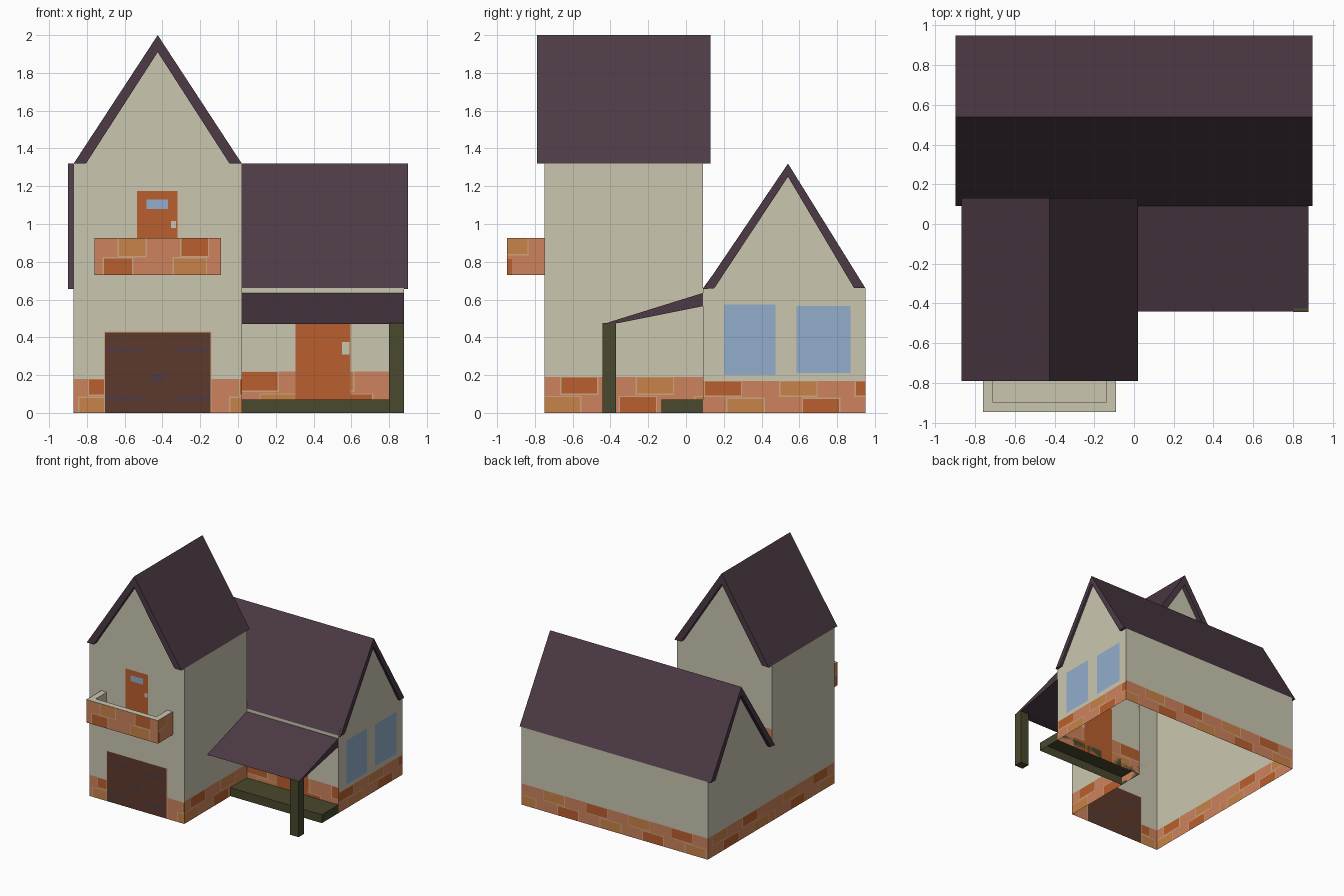
import bpy, bmesh

if "Cube" in bpy.data.objects:
    bpy.data.objects.remove(bpy.data.objects["Cube"])

# ---------- colours (sRGB 0-255 -> linear) ----------
def lin(c):
    c /= 255
    return c / 12.92 if c <= 0.04045 else ((c + 0.055) / 1.055) ** 2.4

COLOURS = {
    "cream": (202, 198, 176), "roof_purple": (76, 58, 69), "brick": (205, 130, 93),
    "brick_orange": (186, 95, 45), "brick_tan": (200, 130, 72), "mortar": (207, 166, 126),
    "door_brown": (92, 58, 44), "window_blue": (146, 173, 203), "dark_olive": (74, 72, 45),
}
NAMES = list(COLOURS)
MATS = {}
for n, rgb in COLOURS.items():
    MATS[n] = bpy.data.materials.new(n)
    MATS[n].diffuse_color = (*[lin(c) for c in rgb], 1)

def finish(name, bm, mats, recalc=True):
    if recalc:
        bmesh.ops.recalc_face_normals(bm, faces=bm.faces)
    me = bpy.data.meshes.new(name)
    bm.to_mesh(me)
    bm.free()
    for m in mats:
        me.materials.append(MATS[m])
    ob = bpy.data.objects.new(name, me)
    bpy.context.collection.objects.link(ob)
    return ob

# Solid made by sweeping a profile (a, z) along the x or y axis
def prism(name, profile, axis, lo, hi, mat, open_bottom=False):
    bm = bmesh.new()
    ends = []
    for t in (lo, hi):
        ends.append([bm.verts.new((t, a, z) if axis == "x" else (a, t, z)) for a, z in profile])
    bm.faces.new(ends[0])
    bm.faces.new(ends[1])
    n = len(profile)
    for i in range(n):
        j = (i + 1) % n
        bm.faces.new((ends[0][i], ends[0][j], ends[1][j], ends[1][i]))
    bmesh.ops.recalc_face_normals(bm, faces=bm.faces)
    if open_bottom:
        low = [f for f in bm.faces if f.normal.z < -0.9]
        bmesh.ops.delete(bm, geom=low, context="FACES")
    return finish(name, bm, [mat], recalc=False)

def box(name, x, y, z, mat, open_bottom=False):
    prof = [(y[0], z[0]), (y[1], z[0]), (y[1], z[1]), (y[0], z[1])]
    return prism(name, prof, "x", x[0], x[1], mat, open_bottom)

# Flat wall sheet cut into coloured cells; rects are (u0, u1, z0, z1, colour), later ones win
def wall(name, side, fixed, u0, u1, z0, z1, rects, apex=None, base="cream"):
    clip = []
    for a, b, c, d, m in rects:
        a, b, c, d = max(a, u0), min(b, u1), max(c, z0), min(d, z1)
        if b - a > 1e-4 and d - c > 1e-4:
            clip.append((a, b, c, d, m))
    us = sorted({round(v, 4) for r in clip for v in r[:2]} | {u0, u1})
    zs = sorted({round(v, 4) for r in clip for v in r[2:4]} | {z0, z1})
    bm = bmesh.new()
    point = lambda u, z: (u, fixed, z) if side in ("front", "back") else (fixed, u, z)
    grid = {(u, z): bm.verts.new(point(u, z)) for u in us for z in zs}

    def face(vs, m):
        f = bm.faces.new(vs if side in ("front", "right") else vs[::-1])
        f.material_index = NAMES.index(m)

    for ua, ub in zip(us, us[1:]):
        for za, zb in zip(zs, zs[1:]):
            cu, cz, m = (ua + ub) / 2, (za + zb) / 2, base
            for a, b, c, d, col in clip:
                if a < cu < b and c < cz < d:
                    m = col
            face([grid[ua, za], grid[ub, za], grid[ub, zb], grid[ua, zb]], m)
    if apex:
        top = bm.verts.new(point(*apex))
        face([grid[u, z1] for u in us] + [top], base)
    return finish(name, bm, NAMES, recalc=False)

# Brick band: two rows of painted bricks, alternating orange and tan
def bricks(u0, u1, z0, h, top=0.09, low=0.0):
    out = [(u0, u1, z0, z0 + h, "brick")]
    for shift, za, flip in ((low, z0, 1), (top, z0 + h * 0.54, 0)):
        k = 0
        while u0 + shift + 0.4 * k < u1:
            a, zb = u0 + shift + 0.4 * k, za + h * 0.44
            out.append((a - 0.007, a + 0.197, max(z0, za - 0.007), min(z0 + h, zb + 0.007), "mortar"))
            out.append((a, a + 0.19, za, zb, "brick_orange" if (k + flip) % 2 == 0 else "brick_tan"))
            k += 1
    return out

# ---------- tower ----------
XL, XT, XR = -0.87, 0.02, 0.88
YF, YM, YB = -0.75, 0.09, 0.95
EAVE_T, EAVE_M = 1.32, 0.66
MID = (XL + XT) / 2
front = bricks(XL, XT, 0, 0.18, 0.08, 0.03)
front += [(-0.71, -0.14, 0, 0.43, "mortar"), (-0.705, -0.145, 0, 0.425, "door_brown")]
for s in (-1, 1):                                   # garage hinges
    for z in (0.075, 0.33):
        a, b = sorted((MID + s * 0.085, MID + s * 0.275))
        front.append((a, b, z - 0.009, z + 0.009, "roof_purple"))
front += [(MID - 0.04, MID + 0.04, 0.175, 0.195, "roof_purple"),
          (MID - 0.012, MID + 0.012, 0.165, 0.205, "roof_purple"),
          (-0.535, -0.32, 0.76, 1.175, "brick_orange"),       # balcony door
          (-0.485, -0.37, 1.08, 1.13, "window_blue"),
          (-0.355, -0.328, 0.98, 1.015, "cream")]
wall("tower_front_wall", "front", YF, XL, XT, 0, EAVE_T, front, (MID, 1.94))
wall("tower_right_wall", "right", XT, YF, YM, 0, EAVE_T, bricks(YF, YM, 0, 0.19))
wall("tower_left_wall", "left", XL, YF, YM, 0, EAVE_T, bricks(YF, YM, 0, 0.18))
wall("tower_back_wall", "back", YM, XL, XT, EAVE_M, EAVE_T,
     [(XL, XT, EAVE_M, EAVE_M + 0.12, "brick")], (MID, 1.94))
prism("tower_roof", [(XL, 1.32), (MID, 2.0), (XT, 1.32), (XT - 0.065, 1.32), (MID, 1.91),
                     (XL + 0.065, 1.32)], "y", -0.79, 0.13, "roof_purple")

# ---------- main house ----------
RIDGE = 0.54
main_front = bricks(XT, XR, 0, 0.22, 0.0, 0.1)
main_front += [(0.305, 0.595, 0, 0.5, "brick_orange"), (0.55, 0.59, 0.31, 0.375, "cream")]
wall("house_front_wall", "front", YM, XT, XR, 0, EAVE_M, main_front)
right = bricks(YM, YB, 0, 0.17, 0.01, 0.13)
right += [(0.2, 0.475, 0.2, 0.575, "window_blue"), (0.585, 0.87, 0.21, 0.565, "window_blue")]
wall("house_right_wall", "right", XR, YM, YB, 0, EAVE_M, right, (RIDGE, 1.28))
wall("house_left_wall", "left", XL, YM, YB, 0, EAVE_M, bricks(YM, YB, 0, 0.18, 0.2, 0.05),
     (RIDGE, 1.28))
wall("house_back_wall", "back", YB, XL, XR, 0, EAVE_M, bricks(XL, XR, 0, 0.18, 0.15, 0.02))
prism("house_roof", [(YM, 0.655), (RIDGE, 1.32), (YB, 0.66), (YB - 0.06, 0.66), (RIDGE, 1.25),
                     (YM + 0.06, 0.66)], "x", -0.9, 0.9, "roof_purple")

# ---------- porch ----------
prism("porch_roof", [(YM, 0.635), (YM, 0.565), (-0.36, 0.475), (-0.44, 0.47)], "x",
      XT, XR, "roof_purple")
box("porch_post", (0.8, 0.88), (-0.443, -0.37), (0, 0.475), "dark_olive")
box("porch_deck", (XT, XR), (-0.13, YM), (0, 0.072), "dark_olive", open_bottom=True)

# ---------- balcony ----------
BX0, BX1, BY, BZ0, BZ1, T = -0.76, -0.09, -0.948, 0.73, 0.925, 0.05
box("balcony_floor", (BX0, BX1), (BY, YF), (BZ0 + 0.004, 0.77), "cream")
box("balcony_base", (BX0, BX1), (BY, YF), (BZ0, BZ0 + 0.004), "brick")
box("balcony_front_parapet", (BX0, BX1), (BY, BY + T), (0.77, BZ1), "cream")
box("balcony_left_parapet", (BX0, BX0 + T), (BY + T, YF), (0.77, BZ1), "cream")
box("balcony_right_parapet", (BX1 - T, BX1), (BY + T, YF), (0.77, BZ1), "cream")
H = BZ1 - BZ0
wall("balcony_front_bricks", "front", BY - 0.002, BX0, BX1, BZ0, BZ1,
     [(BX0, BX1, BZ0, BZ1, "brick"), (-0.637, -0.483, 0.823, BZ1, "mortar"),
      (-0.63, -0.49, 0.83, BZ1, "brick_tan"), (-0.307, -0.153, 0.823, BZ1, "mortar"),
      (-0.30, -0.16, 0.83, BZ1, "brick_orange"), (-0.717, -0.553, BZ0, 0.825, "mortar"),
      (-0.71, -0.56, BZ0, 0.818, "brick_orange"), (-0.347, -0.163, BZ0, 0.825, "mortar"),
      (-0.34, -0.17, BZ0, 0.818, "brick_tan")])
for side, x in (("left", BX0 - 0.002), ("right", BX1 + 0.002)):
    wall("balcony_" + side + "_bricks", side, x, BY, YF, BZ0, BZ1,
         [(BY, YF, BZ0, BZ1, "brick"), (BY, -0.833, 0.833, BZ1, "mortar"),
          (BY, -0.84, 0.84, BZ1, "brick_tan"), (BY, -0.92, BZ0, 0.815, "brick_orange")])

for m in bpy.data.materials:
    if m.users and not m.is_grease_pencil:
        m.use_nodes = True
        m.node_tree.nodes["Principled BSDF"].inputs["Base Color"].default_value = m.diffuse_color
